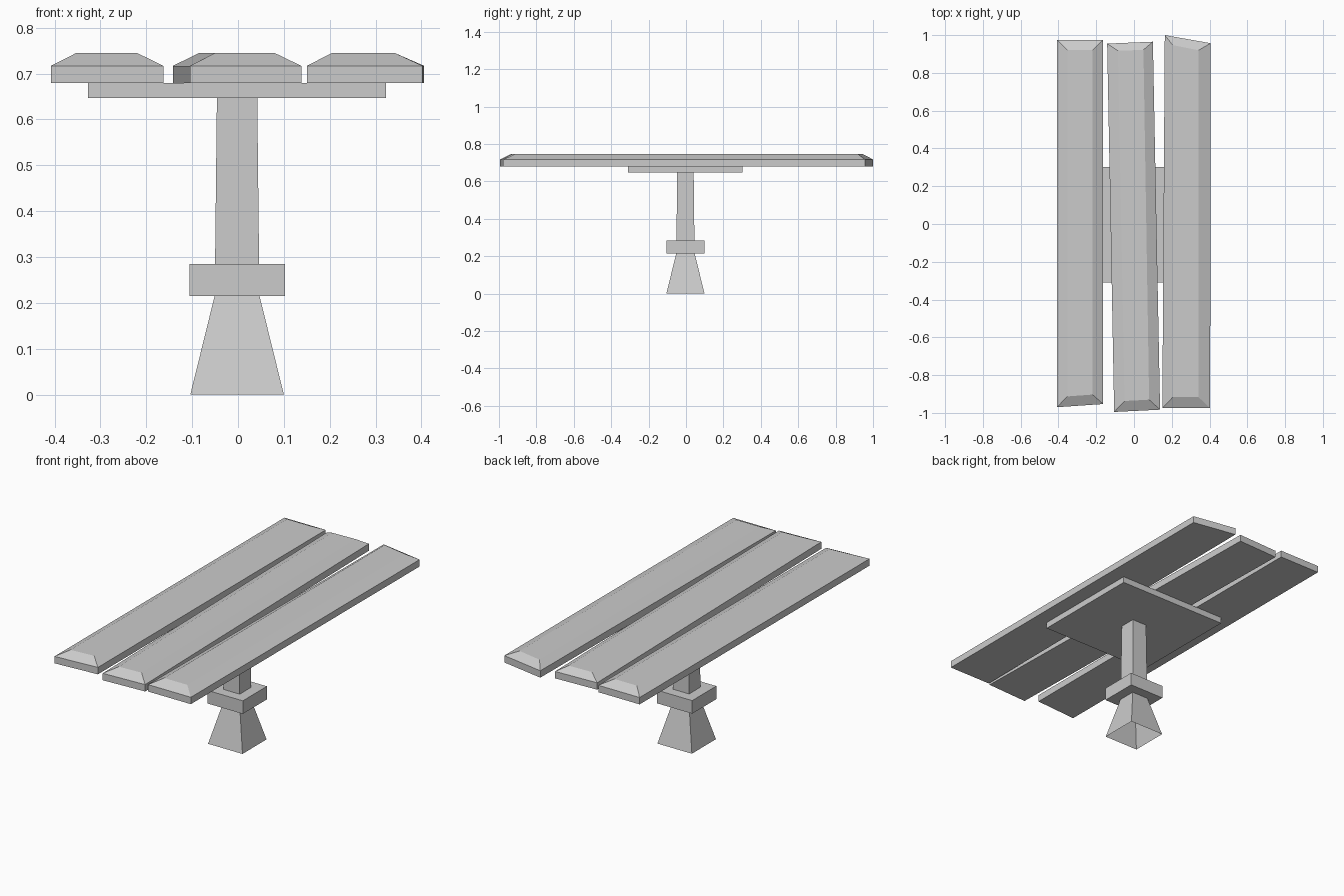
import bpy

cube = bpy.data.objects.get("Cube")
if cube:
    bpy.data.objects.remove(cube, do_unlink=True)

grey = bpy.data.materials.new("plain grey")
grey.use_nodes = True
COLOUR = (0.6, 0.6, 0.6, 1)
grey.diffuse_color = COLOUR
grey.node_tree.nodes["Principled BSDF"].inputs["Base Color"].default_value = COLOUR

CX, CY = -0.002, -0.003  # axis of the stand


def loft(name, rings, closed_bottom=True):
    """Skin a stack of four-cornered rings, each (corners, height)."""
    verts = [(x, y, z) for corners, z in rings for x, y in corners]
    faces = []
    for r in range(len(rings) - 1):
        for i in range(4):
            a, b = r * 4 + i, r * 4 + (i + 1) % 4
            faces.append((a, b, b + 4, a + 4))
    last = len(verts) - 4
    faces.append(tuple(range(last, last + 4)))
    if closed_bottom:
        faces.append((3, 2, 1, 0))
    mesh = bpy.data.meshes.new(name)
    mesh.from_pydata(verts, [], faces)
    mesh.materials.append(grey)
    obj = bpy.data.objects.new(name, mesh)
    bpy.context.collection.objects.link(obj)
    return obj


def rect(hx, hy):
    return [(CX + sx * hx, CY + sy * hy)
            for sx, sy in ((-1, -1), (1, -1), (1, 1), (-1, 1))]


# Stand: flared foot, collar, tapered post and support plate
loft("foot", [(rect(0.102, 0.102), 0), (rect(0.049, 0.049), 0.215)],
     closed_bottom=False)
loft("collar", [(rect(0.104, 0.102), 0.215), (rect(0.104, 0.102), 0.285)])
loft("post", [(rect(0.048, 0.048), 0.285), (rect(0.044, 0.044), 0.647)])
loft("support_plate", [(rect(0.325, 0.306), 0.647), (rect(0.325, 0.306), 0.68)])

# Planks: uneven outline and chamfered top, corners from front right round
planks = {
    "right_plank": (
        [(-0.408, -0.97), (-0.163, -0.953), (-0.163, 0.975), (-0.408, 0.975)],
        [(-0.353, -0.913), (-0.22, -0.903), (-0.22, 0.92), (-0.353, 0.92)]),
    "middle_plank": (
        [(-0.105, -0.995), (0.138, -0.983), (0.1, 0.965), (-0.142, 0.955)],
        [(-0.05, -0.937), (0.08, -0.93), (0.05, 0.922), (-0.085, 0.917)]),
    "left_plank": (
        [(0.15, -0.975), (0.403, -0.975), (0.406, 0.957), (0.163, 1.0)],
        [(0.205, -0.917), (0.342, -0.917), (0.342, 0.92), (0.205, 0.947)]),
}
for name, (outline, top) in planks.items():
    loft(name, [(outline, 0.68), (outline, 0.717), (top, 0.745)])
